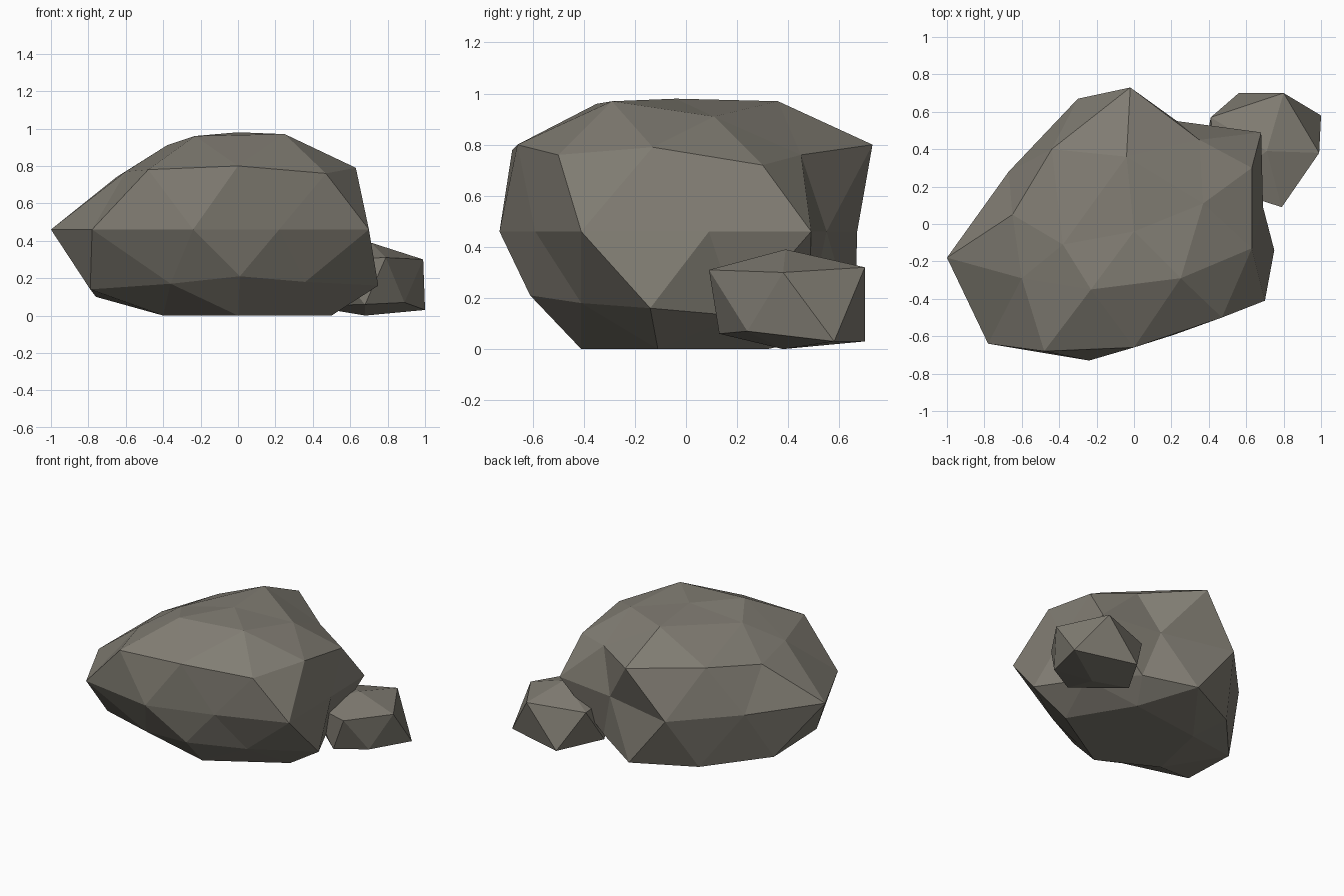
import bpy
import bmesh

default_cube = bpy.data.objects.get("Cube")
if default_cube:
    bpy.data.objects.remove(default_cube, do_unlink=True)

# Stone colour
stone = bpy.data.materials.new("warm_grey_stone")
stone.use_nodes = True
colour = (0.22, 0.205, 0.172, 1.0)
stone.diffuse_color = colour
stone.node_tree.nodes["Principled BSDF"].inputs["Base Color"].default_value = colour


def finish(bm, name):
    """Turn a bmesh into a flat shaded stone object."""
    bmesh.ops.recalc_face_normals(bm, faces=bm.faces)
    mesh = bpy.data.meshes.new(name)
    bm.to_mesh(mesh)
    bm.free()
    mesh.materials.append(stone)
    rock = bpy.data.objects.new(name, mesh)
    bpy.context.collection.objects.link(rock)
    return rock


def add_ring(bm, points):
    return [bm.verts.new(point) for point in points]


def add_cap(bm, pole, inner, outer):
    """Close a ring of ten with a ring of five and a pole."""
    for i in range(5):
        a, b = inner[i], inner[(i + 1) % 5]
        left, middle, right = (outer[(2 * i + k) % 10] for k in range(3))
        for face in ((pole, a, b), (a, left, middle), (a, middle, b), (b, middle, right)):
            bm.faces.new(face)


def add_band(bm, upper, lower):
    """Join two rings of ten with alternating triangles."""
    for i in range(0, 10, 2):
        j, k = i + 1, (i + 2) % 10
        for face in ((upper[i], lower[i], upper[j]), (upper[j], lower[i], lower[j]),
                     (upper[j], lower[j], upper[k]), (upper[k], lower[j], lower[k])):
            bm.faces.new(face)


# Large rock: faceted rings from the crown down to the flat base
crown = [(-.23, -.35, .96), (.25, -.29, .97), (.37, .11, .91), (-.04, .36, .97), (-.38, -.11, .91)]
shoulder = [(-.48, -.68, .78), (0, -.66, .8), (.47, -.5, .76), (.63, -.13, .79), (.63, .3, .72),
            (.35, .45, .76), (-.02, .73, .8), (-.44, .4, .79), (-.65, .05, .74), (-.6, -.29, .77)]
waist = [(-.24, -.73), (.22, -.59), (.7, -.41), (.69, .09), (.68, .49),
         (.23, .55), (-.3, .67), (-.67, .28), (-1, -.18), (-.78, -.64)]
foot = [(-.36, -.55, .17), (.01, -.61, .21), (.36, -.41, .18), (.75, -.14, .16), (.58, .2, .13),
        (.33, .48, .13), (0, .66, .08), (-.42, .45, .08), (-.76, .07, .1), (-.79, -.38, .14)]
base = [(0, -.41), (.5, -.11), (.24, .32), (-.3, .25), (-.4, -.2)]

bm = bmesh.new()
crown_ring = add_ring(bm, crown)
shoulder_ring = add_ring(bm, shoulder)
waist_ring = add_ring(bm, [(x, y, .46) for x, y in waist])
foot_ring = add_ring(bm, foot)
base_ring = add_ring(bm, [(x, y, 0) for x, y in base])
foot_turned = foot_ring[1:] + foot_ring[:1]

add_cap(bm, bm.verts.new((0, -.04, .98)), crown_ring, shoulder_ring)
add_band(bm, shoulder_ring, waist_ring)
add_band(bm, foot_turned, waist_ring[1:] + waist_ring[:1])
add_cap(bm, bm.verts.new((0, 0, 0)), base_ring, foot_turned)
finish(bm, "large_rock")

# Small rock: convex twelve-cornered stone tucked against the large one
corners = [(.71, .39, .39), (.68, .38, 0),
           (.79, .09, .31), (.99, .38, .3), (.8, .7, .32), (.41, .57, .3), (.45, .2, .3),
           (.68, .13, .06), (.89, .24, .07), (1, .58, .03), (.56, .7, .03), (.38, .4, .05)]
bm = bmesh.new()
bmesh.ops.convex_hull(bm, input=add_ring(bm, corners))
finish(bm, "small_rock")
